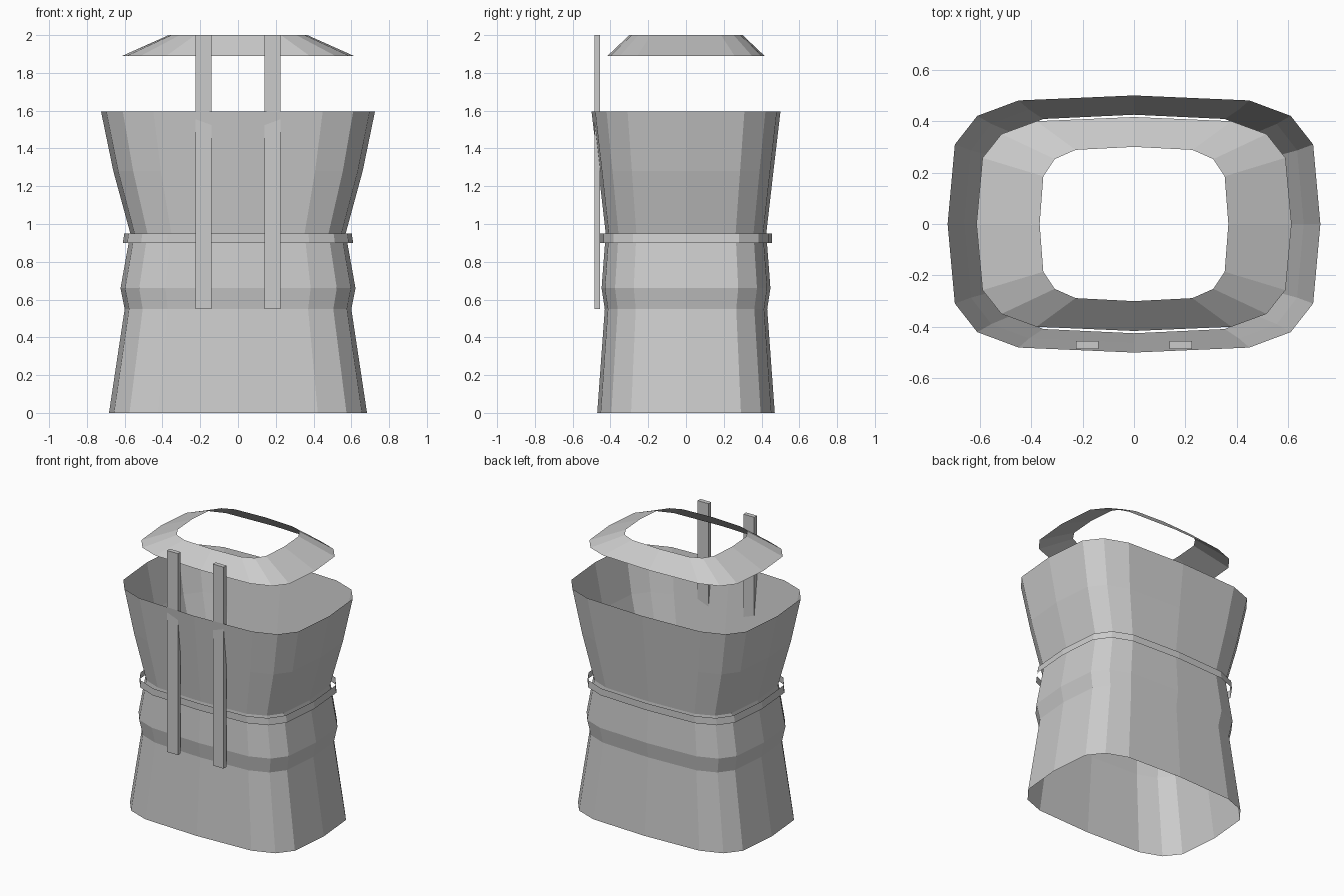
import bpy, bmesh
from math import sin, cos, pi, copysign, sqrt

if "Cube" in bpy.data.objects:
    bpy.data.objects.remove(bpy.data.objects["Cube"])

SIDES = 16


def rounded_ring(rx, ry, z):
    """Superellipse outline: a rounded rectangle with 16 corners."""
    def root(v):
        return copysign(sqrt(abs(v)), v) if abs(v) > 1e-6 else 0.0
    return [(rx * root(cos(2 * pi * i / SIDES)),
             ry * root(sin(2 * pi * i / SIDES)), z) for i in range(SIDES)]


def loft(name, profile):
    """Open flat-shaded shell through (rx, ry, z) levels."""
    bm = bmesh.new()
    rings = [[bm.verts.new(p) for p in rounded_ring(*level)] for level in profile]
    for low, high in zip(rings, rings[1:]):
        for i in range(SIDES):
            j = (i + 1) % SIDES
            bm.faces.new((low[i], low[j], high[j], high[i]))
    mesh = bpy.data.meshes.new(name)
    bm.to_mesh(mesh)
    bm.free()
    obj = bpy.data.objects.new(name, mesh)
    bpy.context.collection.objects.link(obj)
    return obj


def box(name, center, size):
    bpy.ops.mesh.primitive_cube_add(size=1, location=center)
    obj = bpy.context.object
    obj.name = name
    obj.scale = size
    return obj


# Garment body, flaring at hem and chest
loft("body_shell", [
    (0.683, 0.47, 0.0),
    (0.60, 0.43, 0.55),
    (0.622, 0.447, 0.66),
    (0.57, 0.425, 0.95),
    (0.66, 0.463, 1.28),
    (0.725, 0.50, 1.595),
])

# Belt band standing off the waist
loft("belt", [(0.61, 0.455, 0.90), (0.602, 0.455, 0.95)])

# Sloping collar ring floating above
loft("collar", [(0.613, 0.416, 1.89), (0.367, 0.30, 2.0)])

# Front straps
for side, x in (("left", -0.182), ("right", 0.182)):
    box("strap_" + side, (x, -0.47, 1.275), (0.086, 0.031, 1.45))
